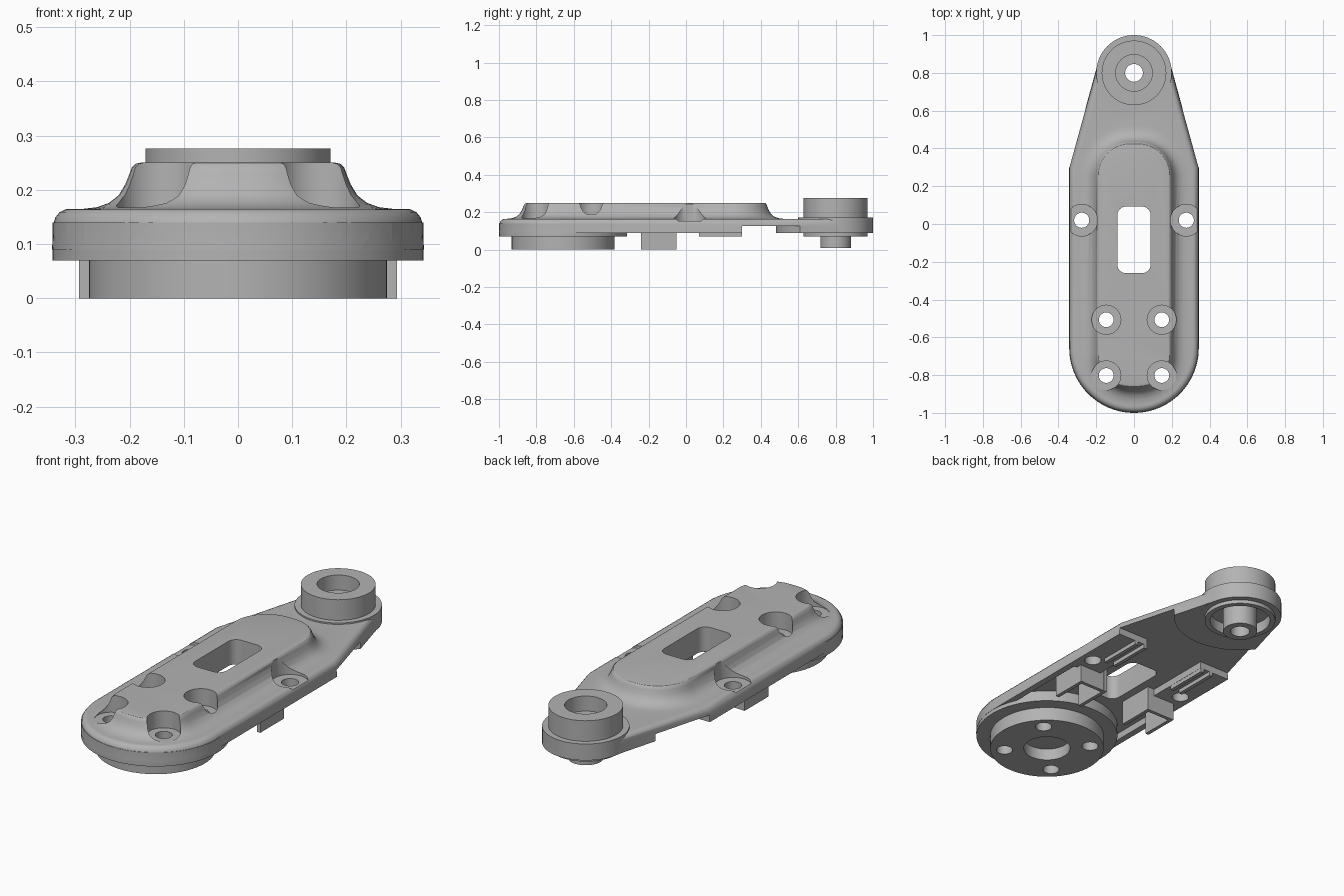
import bpy
import bmesh
from math import cos, sin, radians
from mathutils import Vector

cube = bpy.data.objects.get("Cube")
if cube:
    bpy.data.objects.remove(cube, do_unlink=True)

grey = bpy.data.materials.new("plain grey")
grey.use_nodes = True
grey.diffuse_color = (0.45, 0.45, 0.45, 1)
grey.node_tree.nodes["Principled BSDF"].inputs["Base Color"].default_value = (0.45, 0.45, 0.45, 1)

HUB_Y, TIP_Y = -0.657, 0.8


def arc(cx, cy, r, start, end, steps=32):
    angles = [radians(start + (end - start) * i / steps) for i in range(steps + 1)]
    return [Vector((cx + r * cos(a), cy + r * sin(a))) for a in angles]


def rounded_rect(x0, x1, y0, y1, r, steps=12):
    corners = [(x1 - r, y1 - r), (x0 + r, y1 - r), (x0 + r, y0 + r), (x1 - r, y0 + r)]
    return [p for i, (x, y) in enumerate(corners) for p in arc(x, y, r, 90 * i, 90 * i + 90, steps)]


def grow(points, d):
    """Offset a counter-clockwise outline outward with mitred corners."""
    result = []
    for i, p in enumerate(points):
        a = (p - points[i - 1]).normalized()
        b = (points[(i + 1) % len(points)] - p).normalized()
        n, m = Vector((a.y, -a.x)), Vector((b.y, -b.x))
        result.append(p + (n + m) * d / (1 + n.dot(m)))
    return result


def loft(name, outline, levels):
    """Stack offset copies of an outline; levels are (offset, z), low to high."""
    bm = bmesh.new()
    rings = [[bm.verts.new((p.x, p.y, z)) for p in grow(outline, d)] for d, z in levels]
    for low, high in zip(rings, rings[1:]):
        for i in range(len(low)):
            j = (i + 1) % len(low)
            bm.faces.new((low[i], low[j], high[j], high[i]))
    bm.faces.new(rings[0][::-1])
    bm.faces.new(rings[-1])
    bmesh.ops.recalc_face_normals(bm, faces=bm.faces)
    mesh = bpy.data.meshes.new(name)
    bm.to_mesh(mesh)
    bm.free()
    mesh.materials.append(grey)
    obj = bpy.data.objects.new(name, mesh)
    bpy.context.collection.objects.link(obj)
    return obj


def cylinder(name, x, y, r, z0, z1):
    return loft(name, arc(x, y, r, 0, 354.375, 63), [(0, z0), (0, z1)])


def box(name, x0, x1, y0, y1, z0, z1):
    corners = [Vector(c) for c in ((x0, y0), (x1, y0), (x1, y1), (x0, y1))]
    return loft(name, corners, [(0, z0), (0, z1)])


def side_box(name, s, x0, x1, y0, y1, z0, z1):
    a, b = sorted((s * x0, s * x1))
    return box(name, a, b, y0, y1, z0, z1)


def combine(target, tool, operation="DIFFERENCE"):
    mod = target.modifiers.new("combine", "BOOLEAN")
    mod.operation, mod.solver, mod.object = operation, "EXACT", tool
    bpy.context.view_layer.objects.active = target
    bpy.ops.object.modifier_apply(modifier=mod.name)
    bpy.data.objects.remove(tool, do_unlink=True)


def finish(obj):
    bpy.ops.object.select_all(action="DESELECT")
    obj.select_set(True)
    bpy.context.view_layer.objects.active = obj
    bpy.ops.object.shade_smooth_by_angle(angle=radians(32))


# Tapered base plate with a rounded top edge
outline = arc(0, TIP_Y, 0.198, 15, 165) + [Vector((-0.343, 0.3))]
outline += arc(0, HUB_Y, 0.343, 180, 360, 48) + [Vector((0.343, 0.3))]
plate = loft("base_plate", outline, [(0, 0.09), (-0.002, 0.135), (-0.006, 0.149),
                                     (-0.014, 0.159), (-0.024, 0.164), (-0.034, 0.165)])

# Hollows under the plate
step = box("cutter", -0.5, 0.5, 0.3, 0.8, 0.02, 0.125)
combine(step, cylinder("cutter", 0, TIP_Y, 0.32, 0, 0.2))
combine(plate, step)
combine(plate, box("cutter", -0.17, 0.17, -0.4, 0.31, 0.02, 0.125))
combine(plate, box("cutter", -0.31, 0.31, -0.62, -0.08, 0.02, 0.125))

# Raised centre ridge with a flared foot
ridge = loft("ridge", rounded_rect(-0.2, 0.2, -0.87, 0.435, 0.18),
             [(0.085, 0.14), (0.085, 0.165), (0.06, 0.168), (0.038, 0.176), (0.02, 0.19),
              (0.008, 0.21), (0, 0.23), (-0.004, 0.241), (-0.011, 0.248), (-0.02, 0.25)])
combine(plate, ridge, "UNION")

# Mounting flange under the front and round boss at the tip
combine(plate, cylinder("flange", 0, HUB_Y, 0.342, 0.07, 0.14), "UNION")
combine(plate, cylinder("tip_boss", 0, TIP_Y, 0.2, 0.089, 0.172), "UNION")

# Front hub disc with a blind centre bore
hub = cylinder("front_hub", 0, HUB_Y, 0.275, 0, 0.08)
combine(hub, cylinder("cutter", 0, HUB_Y, 0.112, -0.1, 0.06))

# Screw pockets in the ridge and along the sides
for s in (-1, 1):
    for y in (HUB_Y - 0.145, HUB_Y + 0.15):
        combine(plate, cylinder("cutter", s * 0.147, y, 0.077, 0.165, 0.4))
        for part in (plate, hub):
            combine(part, cylinder("cutter", s * 0.147, y, 0.039, -0.1, 0.4))
    combine(plate, cylinder("cutter", s * 0.277, 0.02, 0.084, 0.152, 0.4))
    combine(plate, cylinder("cutter", s * 0.277, 0.02, 0.04, -0.1, 0.4))

# Rectangular window through the ridge
combine(plate, loft("cutter", rounded_rect(-0.088, 0.088, -0.26, 0.092, 0.045),
                    [(0, 0), (0, 0.4)]))

# Tip collar, lower rim and peg share one bore
collar = cylinder("tip_collar", 0, TIP_Y, 0.171, 0.16, 0.276)
combine(collar, cylinder("cutter", 0, TIP_Y, 0.097, 0.2, 0.4))
combine(plate, cylinder("cutter", 0, TIP_Y, 0.145, 0, 0.125))
rim = cylinder("tip_lower_rim", 0, TIP_Y, 0.171, 0.07, 0.1)
combine(rim, cylinder("cutter", 0, TIP_Y, 0.145, 0, 0.2))
peg = cylinder("tip_peg", 0, TIP_Y, 0.082, 0.01, 0.14)
for part in (plate, collar, peg):
    combine(part, cylinder("cutter", 0, TIP_Y, 0.047, -0.1, 0.5))

parts = [plate, hub, collar, rim, peg]

# Underside brackets and guide ribs on both sides
for s, side in ((-1, "right"), (1, "left")):
    parts += [
        side_box(side + "_bracket_outer_wall", s, 0.274, 0.293, -0.24, -0.05, 0, 0.14),
        side_box(side + "_bracket_inner_wall", s, 0.13, 0.149, -0.24, -0.05, 0, 0.14),
        side_box(side + "_bracket_cross_wall", s, 0.14, 0.284, -0.069, -0.051, 0, 0.14),
        side_box(side + "_inner_rib", s, 0.171, 0.19, 0.07, 0.3, 0.07, 0.1),
        side_box(side + "_outer_rib", s, 0.225, 0.245, 0.07, 0.3, 0.07, 0.1),
    ]

for part in parts:
    finish(part)
